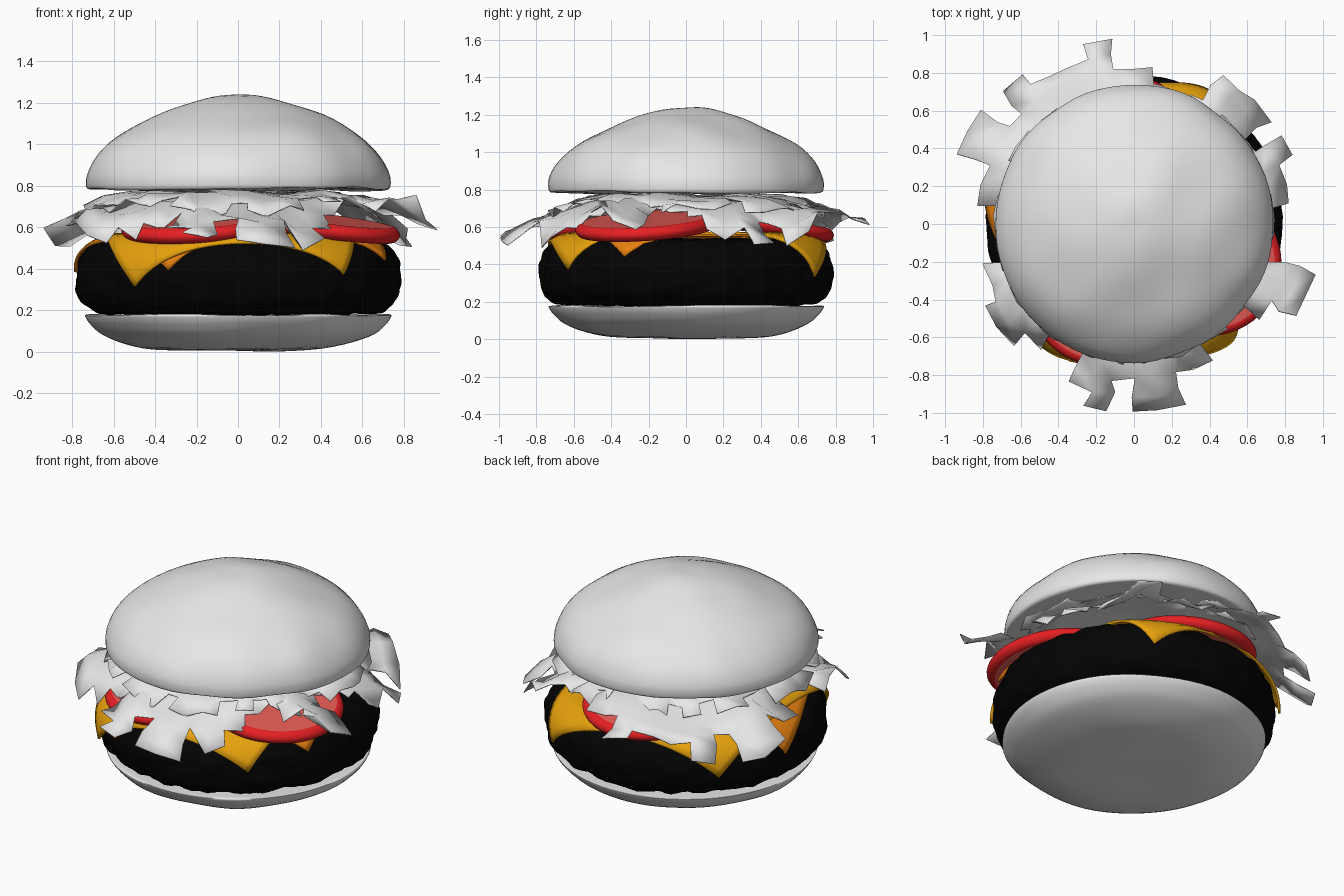
import bpy, bmesh, math, random
from mathutils import Vector, Matrix, noise

if "Cube" in bpy.data.objects:
    bpy.data.objects.remove(bpy.data.objects["Cube"])

random.seed(4)


def material(name, rgb):
    m = bpy.data.materials.new(name)
    m.diffuse_color = (*rgb, 1)
    m.use_nodes = True
    m.node_tree.nodes["Principled BSDF"].inputs["Base Color"].default_value = m.diffuse_color
    return m


PALE = material("pale grey", (0.8, 0.8, 0.8))
BLACK = material("charred black", (0.001, 0.001, 0.001))
YELLOW = material("cheese yellow", (0.8, 0.36, 0.004))
ORANGE = material("cheese orange", (0.8, 0.22, 0.005))
RED = material("tomato red", (0.85, 0.015, 0.018))
LIGHT_RED = material("tomato flesh", (0.95, 0.13, 0.11))


def finish(name, bm, mats, angle=40):
    me = bpy.data.meshes.new(name)
    bm.to_mesh(me)
    bm.free()
    ob = bpy.data.objects.new(name, me)
    bpy.context.collection.objects.link(ob)
    for m in mats:
        me.materials.append(m)
    bpy.ops.object.select_all(action='DESELECT')
    ob.select_set(True)
    bpy.context.view_layer.objects.active = ob
    bpy.ops.object.shade_smooth_by_angle(angle=math.radians(angle))
    return ob


def chaikin(pts, times=2):
    for _ in range(times):
        out = [pts[0]]
        for a, b in zip(pts, pts[1:]):
            out += [tuple(p * .75 + q * .25 for p, q in zip(a, b)),
                    tuple(p * .25 + q * .75 for p, q in zip(a, b))]
        pts = out + [pts[-1]]
    return pts


def lathe(profile, segments=72):
    bm = bmesh.new()
    vs = [bm.verts.new((r, 0, z)) for r, z in profile]
    es = [bm.edges.new(p) for p in zip(vs, vs[1:])]
    bmesh.ops.spin(bm, geom=vs + es, cent=(0, 0, 0), axis=(0, 0, 1),
                   angle=math.tau, steps=segments, use_merge=True)
    bmesh.ops.remove_doubles(bm, verts=bm.verts, dist=0.0005)
    bmesh.ops.recalc_face_normals(bm, faces=bm.faces)
    return bm


def roughen(bm, scale, amount):
    bm.normal_update()
    moves = [(v, v.normal * noise.noise(v.co * scale) * amount) for v in bm.verts]
    for v, d in moves:
        v.co += d


# Buns
bm = lathe(chaikin([(0, .785), (.35, .785), (.70, .785), (.725, .785), (.735, .80), (.735, .86),
                    (.69, .955), (.58, 1.055), (.38, 1.15), (.2, 1.215), (.1, 1.235), (0, 1.235)]))
roughen(bm, 3.5, .016)
finish("top_bun", bm, [PALE])
bm = lathe(chaikin([(0, .005), (.3, .005), (.48, .018), (.65, .075), (.715, .135), (.738, .172),
                    (.735, .178), (.70, .178), (0, .172)]))
roughen(bm, 3, .008)
finish("bottom_bun", bm, [PALE])

# Patty
bm = lathe(chaikin([(0, .185), (.3, .185), (.6, .185), (.70, .19), (.775, .255), (.785, .36), (.775, .445),
                    (.71, .525), (.6, .53), (.3, .53), (0, .53)], 3), 140)
roughen(bm, 9, .018)
roughen(bm, 22, .008)
finish("patty", bm, [BLACK])


# Cheese slices draped over the patty edge; corners given as (angle, distance)
def cheese(name, mat, corners, lift):
    c = [Vector((s * math.cos(math.radians(a)), s * math.sin(math.radians(a)))) for a, s in corners]
    bm = bmesh.new()
    bmesh.ops.create_grid(bm, x_segments=32, y_segments=32, size=1)
    bend = .19
    for v in bm.verts:
        u, w = (v.co.x + 1) / 2, (v.co.y + 1) / 2
        p = c[0].lerp(c[1], u).lerp(c[3].lerp(c[2], u), w)
        s, a = p.length, math.atan2(p.y, p.x)
        r, z = s, .545
        if s > .6:
            t = min((s - .6) / bend, math.pi / 2)
            r = .6 + (bend + lift) * math.sin(t)
            z -= bend * (1 - math.cos(t)) + max(0, s - .6 - bend * math.pi / 2)
        v.co = (r * math.cos(a), r * math.sin(a), z + lift)
    ob = finish(name, bm, [mat])
    so = ob.modifiers.new("thickness", 'SOLIDIFY')
    so.thickness = .014
    so.offset = 0


cheese("lower_cheese", ORANGE, [(-115, .87), (-25, .82), (66, .84), (169, .88)], .01)
cheese("upper_cheese", YELLOW, [(-128, .96), (-51, .90), (58, .94), (138, .94)], .02)


# Tomato slices, each leaning outward
def tomato(name, x, y):
    bm = lathe(chaikin([(0, -.038), (.33, -.038), (.365, -.036), (.39, 0),
                        (.365, .036), (.33, .038), (0, .038)]), 48)
    for f in bm.faces:
        f.material_index = int(f.calc_center_median().xy.length < .33)
    axis = Vector((-y, x, 0)).normalized()
    bm.transform(Matrix.Translation((x, y, .607)) @ Matrix.Rotation(.145, 4, axis))
    finish(name, bm, [RED, LIGHT_RED])


tomato("tomato_right", .40, -.21)
tomato("tomato_front", -.18, -.37)
tomato("tomato_back", -.05, .41)

# Lettuce: a polar sheet with square teeth. Per 7.5 degree cell: tooth length, and rim height
TEETH = "122313331002243334244220002233211342442210024400"
RIM = "532112577777655531103444555642233522211124499255"
RINGS = [.2, .4, .54, .65, .74, .83, .91, 1.0]


def lettuce(name, teeth, rim, base, drop, turn=0):
    n = len(teeth)
    bm = bmesh.new()
    verts = {}

    def vert(i, k):
        i %= n
        if (i, k) not in verts:
            a = math.radians(turn + 360 / n * i) + random.uniform(-.02, .02)
            r = RINGS[k] + (random.uniform(-.015, .012) if k > 0 else 0)
            low = .48 + .03 * (int(rim[i]) + int(rim[i - 1])) / 2
            reach = RINGS[3 + max(1, int(teeth[i]), int(teeth[i - 1]))]
            t = max(0, min(1, (r - .45) / (reach - .45)))
            z = base + (low - base) * drop * t ** 1.5
            z += random.uniform(-.03, .03) * t + .012 * math.sin(5 * a + 9 * r)
            verts[i, k] = bm.verts.new((r * math.cos(a), r * math.sin(a), min(z, .785)))
        return verts[i, k]

    for i in range(n):
        for k in range(3 + int(teeth[i])):
            bm.faces.new((vert(i, k), vert(i, k + 1), vert(i + 1, k + 1), vert(i + 1, k)))
    ob = finish(name, bm, [PALE], 50)
    so = ob.modifiers.new("thickness", 'SOLIDIFY')
    so.thickness = .006


lettuce("lettuce_main", TEETH, RIM, .745, 1)
lettuce("lettuce_inner", "110111101110111010110011" * 2, "567486957468" * 4, .77, .75, 4)
